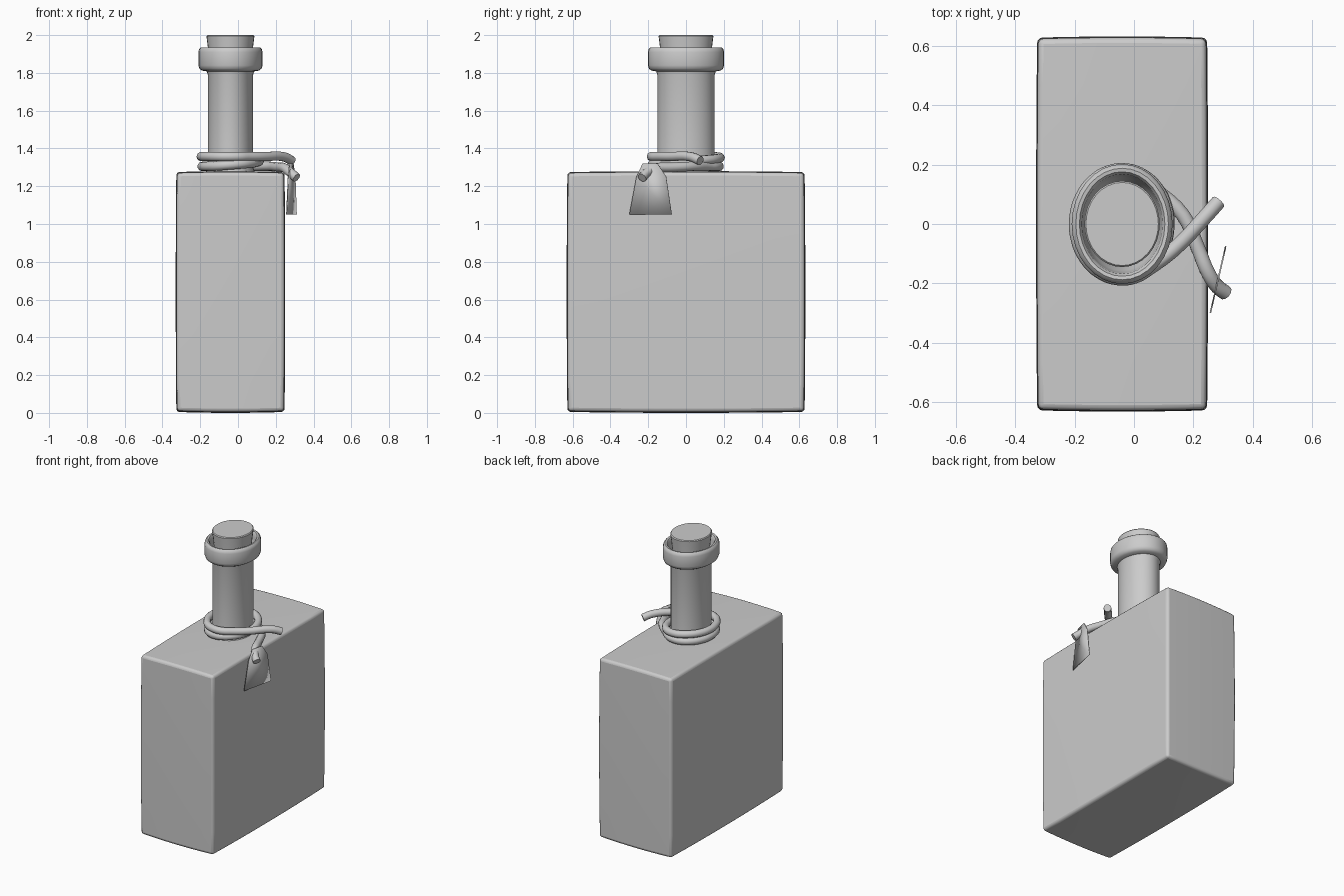
import bpy, bmesh, math
from mathutils import Vector

if "Cube" in bpy.data.objects:
    bpy.data.objects.remove(bpy.data.objects["Cube"])

CX = -0.04  # bottle axis


def add_object(name, bm, angle=40):
    bmesh.ops.recalc_face_normals(bm, faces=bm.faces)
    me = bpy.data.meshes.new(name)
    bm.to_mesh(me)
    bm.free()
    ob = bpy.data.objects.new(name, me)
    bpy.context.collection.objects.link(ob)
    bpy.ops.object.select_all(action='DESELECT')
    ob.select_set(True)
    bpy.context.view_layer.objects.active = ob
    bpy.ops.object.shade_smooth_by_angle(angle=math.radians(angle))
    return ob


def lathe(name, profile, wall, n=32, cap_ends=False):
    """Oval lathe: profile of (x radius, z); y radius = x radius + wall."""
    bm = bmesh.new()
    rings = []
    for r, z in profile:
        rings.append([bm.verts.new((CX + r * math.cos(2 * math.pi * i / n),
                                    (r + wall) * math.sin(2 * math.pi * i / n), z))
                      for i in range(n)])
    for a, b in zip(rings, rings[1:]):
        for i in range(n):
            j = (i + 1) % n
            bm.faces.new((a[i], a[j], b[j], b[i]))
    if cap_ends:
        bm.faces.new(rings[0])
        bm.faces.new(rings[-1])
    return add_object(name, bm)


# Body: box with softly bowed faces and small rounded edges
bm = bmesh.new()
bmesh.ops.create_cube(bm, size=2)
bmesh.ops.subdivide_edges(bm, edges=bm.edges[:], cuts=7, use_grid_fill=True)
half, bow = (0.283, 0.624, 0.63), (0.007, 0.008, 0.01)
for v in bm.verts:
    c = v.co.copy()
    for k in range(3):
        u, w = c[(k + 1) % 3], c[(k + 2) % 3]
        v.co[k] = c[k] * (half[k] + bow[k] * (1 - (u * u + w * w) / 2))
    v.co += Vector((CX, 0, 0.64))
body = add_object("bottle_body", bm)
bev = body.modifiers.new("rounded_edges", 'BEVEL')
bev.width, bev.segments = 0.018, 3
bev.limit_method, bev.angle_limit = 'ANGLE', math.radians(40)

# Neck with flared lip, open at the top
lathe("bottle_neck", [
    (0.130, 1.275), (0.122, 1.295), (0.120, 1.34), (0.120, 1.79), (0.125, 1.808),
    (0.150, 1.812), (0.164, 1.822), (0.170, 1.84), (0.170, 1.91), (0.166, 1.926),
    (0.156, 1.935), (0.144, 1.933), (0.136, 1.922), (0.133, 1.90), (0.125, 1.84),
    (0.105, 1.80), (0.100, 1.70)], 0.032)

# Tapered cork
lathe("cork", [(0.100, 1.72), (0.119, 1.93), (0.127, 1.994), (0.122, 2.0)],
      0.018, cap_ends=True)

# Cord: loose end, nearly two turns around the neck, then down through the tag
pts = [(0.285, 0.075, 1.335), (0.245, 0.03, 1.355), (0.135, -0.085, 1.357)]
steps = 28
for i in range(steps + 1):
    t = i / steps
    a = math.radians(-52 - 625 * t)
    z = 1.357 - 0.052 * min(1, max(0, (t - 0.3) / 0.4))
    g = 0.156 - 0.008 * t
    pts.append((CX + g * math.cos(a), (g + 0.027) * math.sin(a), z))
pts += [(0.165, 0.03, 1.305), (0.215, -0.08, 1.30), (0.25, -0.165, 1.295),
        (0.28, -0.21, 1.27), (0.31, -0.233, 1.245)]
cu = bpy.data.curves.new("cord", 'CURVE')
cu.dimensions = '3D'
cu.bevel_depth, cu.bevel_resolution = 0.025, 3
cu.resolution_u, cu.use_fill_caps = 4, True
sp = cu.splines.new('BEZIER')
sp.bezier_points.add(len(pts) - 1)
for p, co in zip(sp.bezier_points, pts):
    p.co = co
    p.handle_left_type = p.handle_right_type = 'AUTO'
bpy.context.collection.objects.link(bpy.data.objects.new("cord", cu))

# Hanging paper tag with clipped top corners
bm = bmesh.new()
outline = [(-0.30, 1.05), (-0.075, 1.05), (-0.105, 1.25), (-0.15, 1.32),
           (-0.23, 1.32), (-0.262, 1.25)]
bm.faces.new([bm.verts.new((0.255 + (y + 0.31) * 0.23, y, z)) for y, z in outline])
tag = add_object("tag", bm)
sol = tag.modifiers.new("thickness", 'SOLIDIFY')
sol.thickness, sol.offset = 0.005, 0
